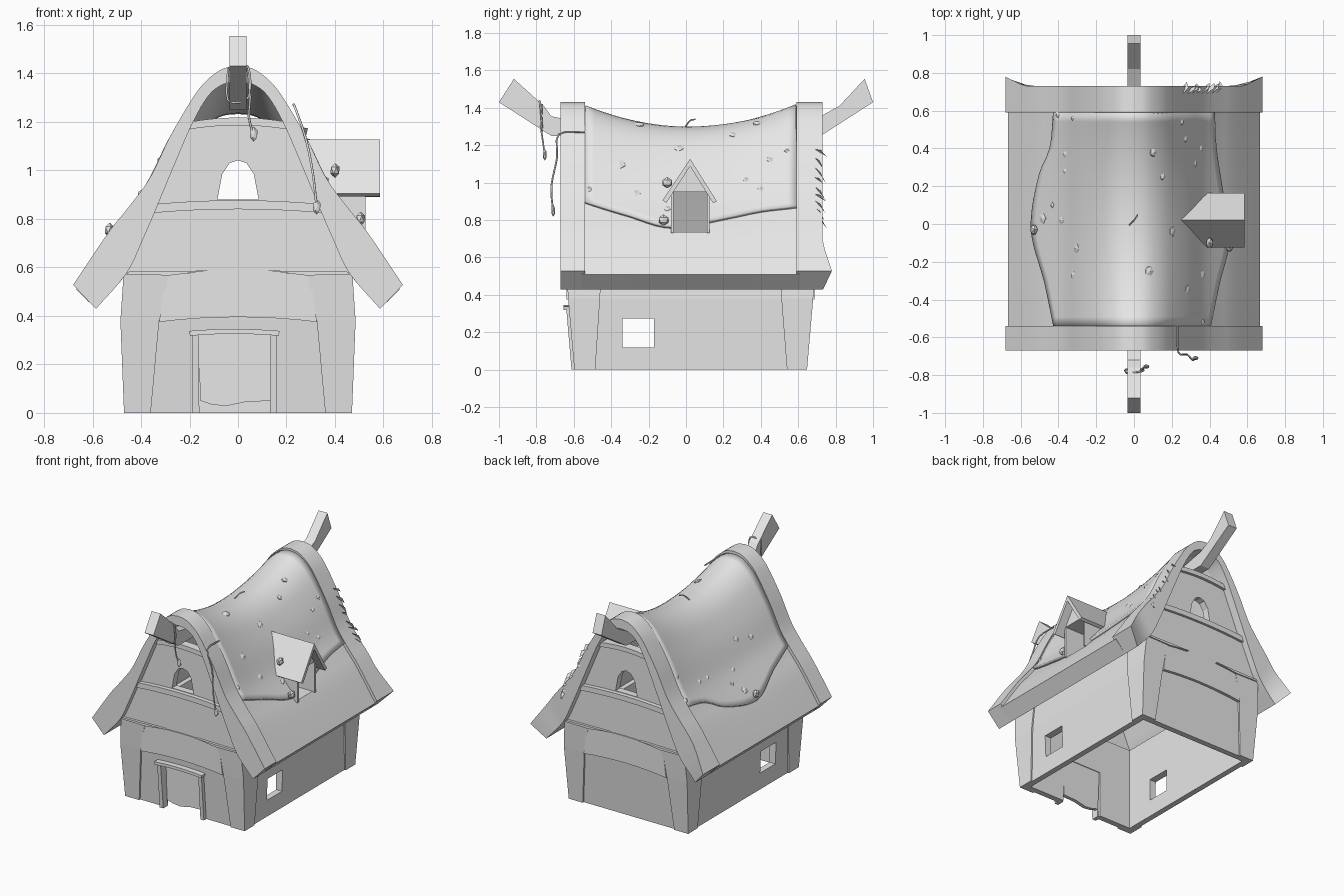
import bpy, bmesh, math, random
from mathutils import Vector

random.seed(4)
if "Cube" in bpy.data.objects:
    bpy.data.objects.remove(bpy.data.objects["Cube"])

grey = bpy.data.materials.new("plain grey")
grey.use_nodes = True
grey.diffuse_color = (0.8, 0.8, 0.8, 1)
grey.node_tree.nodes["Principled BSDF"].inputs["Base Color"].default_value = (0.8, 0.8, 0.8, 1)


def make(name, verts, faces, smooth=False):
    bm = bmesh.new()
    vs = [bm.verts.new(v) for v in verts]
    for f in faces:
        bm.faces.new([vs[i] for i in f])
    bmesh.ops.recalc_face_normals(bm, faces=bm.faces)
    me = bpy.data.meshes.new(name)
    bm.to_mesh(me)
    bm.free()
    ob = bpy.data.objects.new(name, me)
    bpy.context.collection.objects.link(ob)
    me.materials.append(grey)
    if smooth:
        select(ob)
        bpy.ops.object.shade_smooth_by_angle(angle=math.radians(35))
    return ob


def select(ob):
    bpy.ops.object.select_all(action='DESELECT')
    ob.select_set(True)
    bpy.context.view_layer.objects.active = ob


def prism(name, pts, axis, a, b):
    """Extrude a 2D outline along x or y."""
    put = (lambda p, t: (t, p[0], p[1])) if axis == 'x' else (lambda p, t: (p[0], t, p[1]))
    n = len(pts)
    faces = [range(n), range(n, 2 * n)]
    faces += [(i, (i + 1) % n, n + (i + 1) % n, n + i) for i in range(n)]
    return make(name, [put(p, a) for p in pts] + [put(p, b) for p in pts], faces)


def loft(name, sections):
    """Stack of rectangles (z, x0, x1, y0, y1)."""
    verts, faces = [], [(0, 1, 2, 3)]
    for z, x0, x1, y0, y1 in sections:
        verts += [(x0, y0, z), (x1, y0, z), (x1, y1, z), (x0, y1, z)]
    for k in range(0, len(verts) - 4, 4):
        faces += [(k + i, k + (i + 1) % 4, k + 4 + (i + 1) % 4, k + 4 + i) for i in range(4)]
    faces.append(range(len(verts) - 4, len(verts)))
    return make(name, verts, faces)


def box(name, x0, x1, y0, y1, z0, z1):
    return loft(name, [(z0, x0, x1, y0, y1), (z1, x0, x1, y0, y1)])


def cut(ob, cutters):
    select(ob)
    for c in cutters:
        m = ob.modifiers.new("cut", 'BOOLEAN')
        m.operation, m.solver, m.object = 'DIFFERENCE', 'EXACT', c
        bpy.ops.object.modifier_apply(modifier=m.name)


def curve(pts, steps=4):
    """Smooth path through points."""
    out = []
    p = [Vector(q) for q in pts]
    p = [2 * p[0] - p[1]] + p + [2 * p[-1] - p[-2]]
    for i in range(1, len(p) - 2):
        for s in range(steps):
            t = s / steps
            a, b, c, d = p[i - 1:i + 3]
            out.append(0.5 * (2 * b + (c - a) * t + (2 * a - 5 * b + 4 * c - d) * t * t
                              + (3 * b - a - 3 * c + d) * t ** 3))
    return out + [p[-2]]


# Roof cross-section, eave to ridge
OUT = curve([(.68, .528), (.536, .742), (.45, .85), (.363, .97), (.28, 1.14),
             (.186, 1.3), (.13, 1.37), (.065, 1.418), (0, 1.432)])
INN = curve([(.586, .429), (.46, .575), (.39, .72), (.33, .86), (.255, 1.04),
             (.185, 1.2), (.12, 1.31), (.06, 1.355), (0, 1.365)])


def lerp(table, t):
    for (a, u), (b, v) in zip(table, table[1:]):
        if min(a, b) <= t <= max(a, b) and a != b:
            return u + (v - u) * (t - a) / (b - a)
    return table[-1][1]


def sag(z, y):
    return max(0, (z - .5) / .92) ** 2 * max(0, 1 - ((y - .02) / .58) ** 2)


def surf(x, y, lift=0.0):
    z = lerp([(p[0], p[1]) for p in OUT], abs(x)) - .018
    return Vector((x, y, z - .125 * sag(z, y) + lift))


def roof_shell(name, ys, inset, flare=0):
    full = lambda c: list(c) + [Vector((-p[0], p[1])) for p in reversed(c[:-1])]
    o, n = full(OUT), full(INN)
    k = len(o)
    verts, faces = [], []
    for y in ys:
        for ring, d, off in ((o, .125, inset), (n, .15, 0)):
            for p in ring:
                x = p[0] - math.copysign(off * .7, p[0]) if abs(p[0]) > .1 else p[0]
                drop = d * sag(p[1], y) if inset else 0
                pull = flare * max(0, abs(p[0]) - .58) if y == ys[-1] else 0
                verts.append((x, y + pull, p[1] - off - drop))
    for r in range(len(ys)):
        a = r * 2 * k
        if r in (0, len(ys) - 1):
            faces += [(a + i, a + i + 1, a + k + i + 1, a + k + i) for i in range(k - 1)]
        if r < len(ys) - 1:
            b = a + 2 * k
            faces += [(a + s + i, a + s + i + 1, b + s + i + 1, b + s + i)
                      for s in (0, k) for i in range(k - 1)]
            faces += [(a + e, a + k + e, b + k + e, b + e) for e in (0, k - 1)]
    return make(name, verts, faces, True)


roof = roof_shell("roof", [-.56 + 1.17 * i / 20 for i in range(21)], .018)
roof_shell("front_roof_trim", [-.67, -.54], 0)
roof_shell("back_roof_trim", [.59, .73], 0, .5)

# Moss layer laid over the ridge
LEFT = curve([(-.54, -.42), (-.3, -.47), (-.03, -.54), (.25, -.5), (.4, -.44), (.6, -.42)])
RIGHT = curve([(-.54, .4), (-.3, .45), (-.08, .5), (.2, .46), (.4, .43), (.6, .42)])
rows, cols = 24, 36
verts = []
for r in range(rows + 1):
    y = -.54 + 1.13 * r / rows
    a, b = lerp(LEFT, y), lerp(RIGHT, y)
    verts += [surf(a + (b - a) * c / cols, y) for c in range(cols + 1)]
w = cols + 1
moss = make("moss_layer", verts, [(r * w + c, r * w + c + 1, r * w + w + c + 1, r * w + w + c)
                                  for r in range(rows) for c in range(cols)], True)
select(moss)
m = moss.modifiers.new("thickness", 'SOLIDIFY')
m.thickness, m.offset = .02, 0
bpy.ops.object.modifier_apply(modifier=m.name)

# Dormer with an opening through the roof
hole = box("dormer_cutter", .2, .7, -.068, .112, .735, .95)
cut(roof, [hole])
cut(moss, [hole])
for y in (-.08, .112):
    prism("dormer_cheek", [(.3, .95), (.525, .95), (.525, .73), (.5, .73)], 'y', y, y + .014)
prism("dormer_gable", [(-.08, .95), (.126, .95), (.022, 1.1)], 'x', .3, .525)
prism("dormer_roof", [(-.125, .905), (.022, 1.128), (.165, .9), (.145, .89), (.022, 1.088), (-.105, .892)],
      'x', .24, .585)

# Lower walls, hollow, with door and window openings
inside = box("inside_cutter", -.42, .42, -.545, .595, -.1, .7)
window = box("window_cutter", -.7, .7, -.34, -.17, .12, .275)
door = box("door_cutter", -.168, .142, -.8, -.5, -.1, .325)
walls = loft("lower_walls", [(0, -.46, .46, -.585, .635), (.38, -.475, .475, -.618, .668),
                             (.585, -.462, .462, -.628, .678)])
cut(walls, [inside, window, door])

# Corner posts
for sx in (-1, 1):
    for name, ys in (("front", [(-.597, -.485), (-.63, -.46), (-.642, -.45)]),
                     ("back", [(.647, .54), (.68, .51), (.692, .5)])):
        post = loft(name + "_corner_post",
                    [(z, sx * xi, sx * xo, *y) for z, xi, xo, y in
                     zip((0, .38, .57), (.36, .325, .285), (.47, .485, .472), ys)])
        cut(post, [inside])

# Gables, boards and arched windows
arch = [(-.085, .88), (.085, .88), (.065, .985), (.035, 1.03), (0, 1.042), (-.035, 1.03), (-.065, .985)]
arch_cutter = prism("arch_cutter", arch, 'y', -1, 1)


def board(name, z0, z1, bow, half, y0, y1):
    """Plank with bowed long edges."""
    xs = [i / 4 for i in range(-4, 5)]
    edge = lambda z, h: [(x * h, z + bow * (1 - x * x)) for x in xs]
    return prism(name, edge(z0, half[0]) + edge(z1, half[1])[::-1], 'y', y0, y1)


for side, y, s in (("front", -.62, -1), ("back", .67, 1)):
    low = board(side + "_gable_low", .57, .85, .008, (.47, .34), y - s * .05, y + s * .012)
    top = board(side + "_gable_top", .84, 1.2, .012, (.345, .2), y - s * .05, y)
    cut(top, [arch_cutter])
    board(side + "_middle_board", .825, .862, .015, (.345, .335), y - s * .04, y + s * .03)
    board(side + "_top_board", 1.168, 1.2, .018, (.21, .2), y - s * .04, y + s * .02)
    board(side + "_beam_board", .375, .565, .02, (.325, .3), y - s * .02, y + s * .018)
    for sx in (-1, 1):
        prism(side + "_wedge_board", [(sx * .46, .57), (sx * .28, .567), (sx * .12, .587), (sx * .455, .582)],
              'y', y, y + s * .03)

# Door and its frame
for a, b, c in ((-.2, -.162, .012), (.172, .135, -.012)):
    loft("door_jamb", [(0, a + c, b + c * .2, -.612, -.56), (.325, a + c, b, -.64, -.58)])
board("door_lintel", .318, .338, .008, (.183, .187), -.655, -.57).location.x = -.015
prism("door", [(-.165, .325), (-.155, .05), (-.11, .035), (-.05, .028), (.03, .045), (.135, .05), (.14, .325)],
      'y', -.575, -.55)

# Upswept ridge beams
beam = [(.55, 1.25), (.72, 1.25), (1, 1.43), (.955, 1.555), (.82, 1.41), (.72, 1.355), (.55, 1.32)]
prism("back_ridge_beam", beam, 'x', -.035, .035)
beam[3:5] = [(.92, 1.555), (.76, 1.41)]
prism("front_ridge_beam", [(-y, z) for y, z in beam], 'x', -.035, .035)

for c in (hole, inside, window, door, arch_cutter):
    bpy.data.objects.remove(c)


def vine(name, pts, r=.005):
    cu = bpy.data.curves.new(name, 'CURVE')
    cu.dimensions, cu.bevel_depth, cu.bevel_resolution = '3D', r, 1
    path = curve(pts, 3)
    sp = cu.splines.new('POLY')
    sp.points.add(len(path) - 1)
    for q, p in zip(sp.points, path):
        q.co = (*p, 1)
    cu.materials.append(grey)
    bpy.context.collection.objects.link(bpy.data.objects.new(name, cu))


def lump(name, at, scale, rot=(0, 0, 0)):
    bpy.ops.mesh.primitive_ico_sphere_add(subdivisions=1, radius=1, location=at, rotation=rot)
    ob = bpy.context.object
    ob.name, ob.scale = name, scale
    ob.data.materials.append(grey)


# Leafy clumps scattered over the moss
for x, y in ((-.4, .58), (-.32, .56), (-.36, .37), (-.36, .28), (-.43, .1), (-.38, .02), (-.48, .03),
             (-.3, -.13), (-.32, -.27), (.15, .25), (.1, .38), (.27, .45), (.32, .32), (.25, .54), (.35, .4),
             (.28, -.35), (.36, -.27), (.08, -.25), (.2, -.04), (.36, -.52), (.42, -.1)):
    slope = math.atan2(surf(abs(x) - .03, y).z - surf(abs(x) + .03, y).z, .06)
    s = random.uniform(.016, .03)
    lump("leaf_clump", surf(x, y, .008), (s, s * 1.1, .014), (0, math.copysign(slope, x), 0))

# Hanging vines with leaves
vine("beam_vine", [(.04, -.77, 1.42), (.05, -.775, 1.3), (.045, -.765, 1.22), (.065, -.755, 1.14)])
vine("beam_vine_ring", [(-.04, -.79, 1.42), (.04, -.78, 1.43), (.042, -.77, 1.3), (-.042, -.77, 1.29), (-.04, -.79, 1.42)])
vine("trim_vine", [(.23, -.54, 1.27), (.235, -.68, 1.26), (.28, -.69, 1.13), (.31, -.72, .98), (.325, -.71, .84)])
vine("ridge_twig", [surf(-.03, -.01), surf(0, .02, .04), surf(.02, .05, .05)], .004)
for p in ((.065, -.755, 1.15), (.325, -.71, .85)):
    lump("vine_leaf", p, (.018, .012, .032))
for x, z, y in ((-.53, .755, -.03), (.505, .8, -.12), (.4, 1.0, -.1)):
    lump("edge_leaf", (x, y, z), (.022, .03, .03))

# Spiky leaves at the back trim
for i in range(9):
    x = .26 + .025 * i
    root = surf(x, .69, .02)
    tip = root + Vector((random.uniform(-.03, .05), random.uniform(.04, .07), random.uniform(-.09, -.03)))
    make("spiky_leaf", [root, (root + tip) / 2 + Vector((.018, 0, .015)), tip, (root + tip) / 2 - Vector((.018, 0, 0))],
         [(0, 1, 2), (0, 2, 3)])
